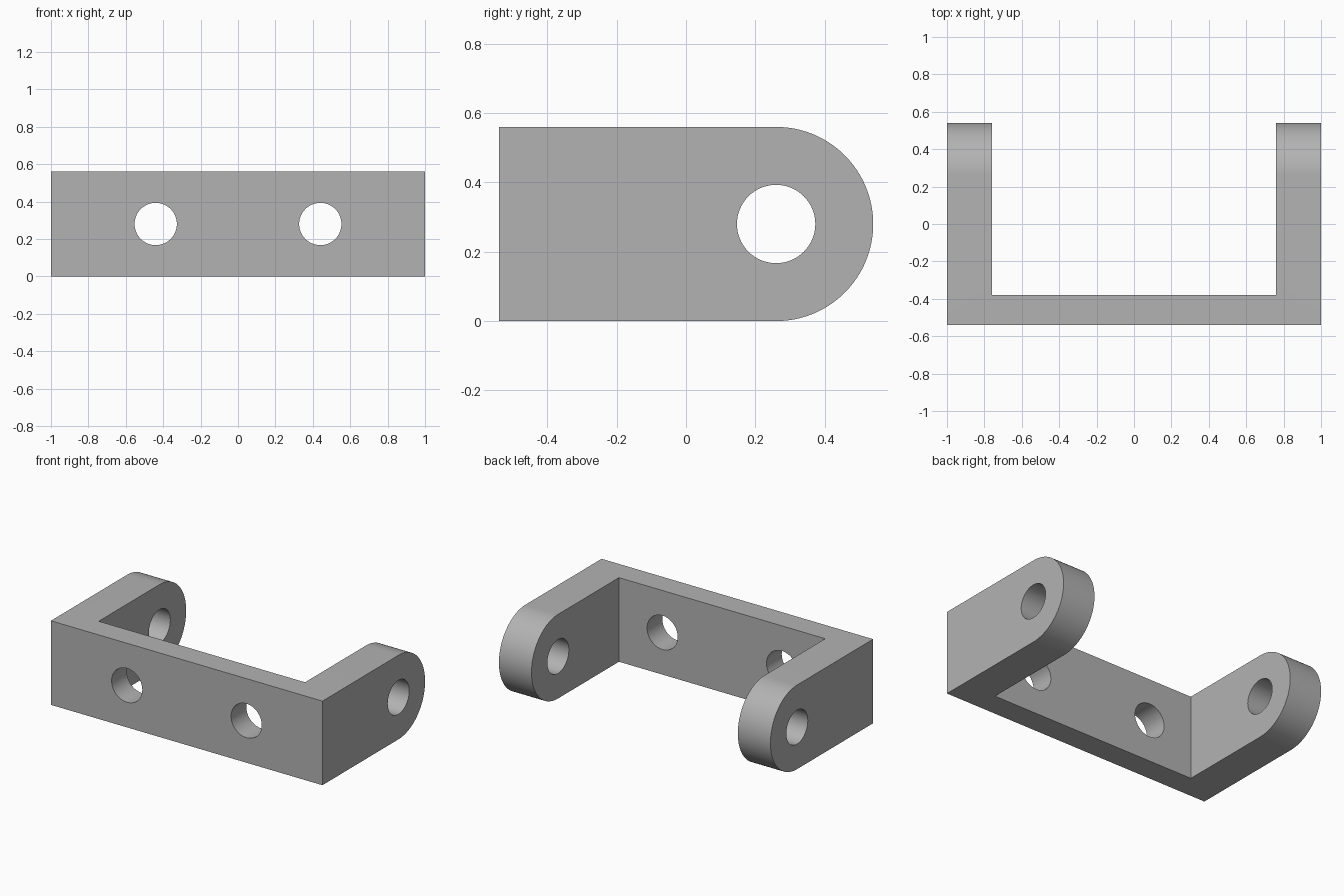
import bpy
import bmesh
from math import sin, cos, pi, radians
from mathutils import Vector

HALF_LEN, HALF_DEPTH, HEIGHT = 1.0, 0.54, 0.56
INNER_X, PLATE_BACK = 0.76, -0.38
ROUND_R = HEIGHT / 2
PIVOT_Y = HALF_DEPTH - ROUND_R
HOLE_R, HOLE_X = 0.113, 0.44

if "Cube" in bpy.data.objects:
    bpy.data.objects.remove(bpy.data.objects["Cube"])

steel = bpy.data.materials.new("grey steel")
steel.use_nodes = True
colour = (0.45, 0.45, 0.45, 1)
steel.diffuse_color = colour
steel.node_tree.nodes["Principled BSDF"].inputs["Base Color"].default_value = colour


def prism(name, outline, sweep):
    """Extrude a closed outline of 3D points along a sweep vector."""
    bm = bmesh.new()
    face = bm.faces.new([bm.verts.new(p) for p in outline])
    swept = bmesh.ops.extrude_face_region(bm, geom=[face])["geom"]
    verts = [g for g in swept if isinstance(g, bmesh.types.BMVert)]
    bmesh.ops.translate(bm, verts=verts, vec=Vector(sweep))
    bmesh.ops.recalc_face_normals(bm, faces=bm.faces)
    mesh = bpy.data.meshes.new(name)
    bm.to_mesh(mesh)
    bm.free()
    mesh.materials.append(steel)
    obj = bpy.data.objects.new(name, mesh)
    bpy.context.collection.objects.link(obj)
    return obj


def arc(radius, start, end, steps):
    return [(radius * cos(start + (end - start) * i / steps),
             radius * sin(start + (end - start) * i / steps)) for i in range(steps + 1)]


def combine(target, tool, operation):
    """Apply a boolean and discard the tool."""
    mod = target.modifiers.new(operation.title(), 'BOOLEAN')
    mod.operation, mod.solver, mod.object = operation, 'EXACT', tool
    bpy.context.view_layer.objects.active = target
    bpy.ops.object.modifier_apply(modifier=mod.name)
    bpy.data.objects.remove(tool)


# U-shaped body: front plate with two arms reaching back
right_half = [(HALF_LEN, -HALF_DEPTH), (HALF_LEN, HALF_DEPTH),
              (INNER_X, HALF_DEPTH), (INNER_X, PLATE_BACK)]
plan = right_half + [(-x, y) for x, y in reversed(right_half)]
bracket = prism("clevis_bracket", [(x, y, 0) for x, y in plan], (0, 0, HEIGHT))

# Rounded arm ends: everything behind the pivot and outside the half circle goes
lobe = [(PIVOT_Y + y, ROUND_R + z) for y, z in arc(ROUND_R, -pi / 2, pi / 2, 64)]
for name, rim, edge in (("lower_corner", lobe[:33], 0), ("upper_corner", lobe[32:], HEIGHT)):
    out = 0.1 if edge else -0.1
    far = HALF_DEPTH + 0.1
    if edge:
        side = rim + [(PIVOT_Y, edge + out), (far, edge + out), (far, ROUND_R)]
    else:
        side = rim + [(far, ROUND_R), (far, out), (PIVOT_Y, out)]
    combine(bracket, prism(name, [(-1.2, y, z) for y, z in side], (2.4, 0, 0)), 'DIFFERENCE')

# Pivot hole through both arms
ring = arc(HOLE_R, 0, 2 * pi, 64)[:-1]
pivot = prism("pivot_cutter", [(-1.2, PIVOT_Y + y, ROUND_R + z) for y, z in ring], (2.4, 0, 0))
combine(bracket, pivot, 'DIFFERENCE')

# Two mounting holes through the front plate
for side in (-1, 1):
    hole = prism("mount_cutter",
                 [(side * HOLE_X + x, -HALF_DEPTH - 0.1, ROUND_R + z) for x, z in ring],
                 (0, 0.4, 0))
    combine(bracket, hole, 'DIFFERENCE')

# Smooth curved walls, keep the edges sharp
bpy.ops.object.select_all(action='DESELECT')
bracket.select_set(True)
bpy.context.view_layer.objects.active = bracket
bpy.ops.object.shade_smooth_by_angle(angle=radians(30))
